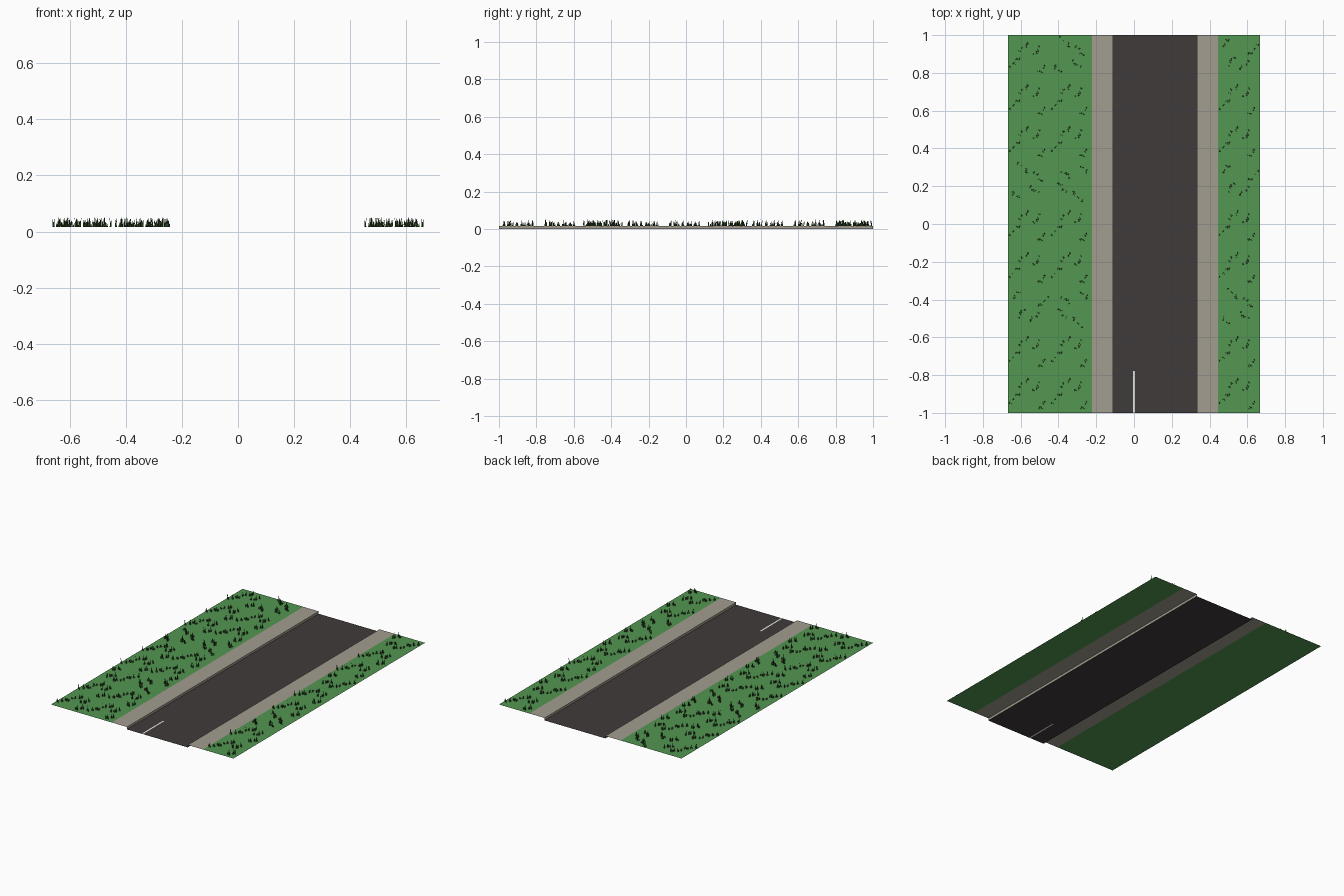
import bpy, math, random
from mathutils import Vector

if "Cube" in bpy.data.objects:
    bpy.data.objects.remove(bpy.data.objects["Cube"])

random.seed(7)
T = 2 / 9            # tile size
KERB = 0.016         # height of pavement and grass above the road


def material(name, rgb):
    m = bpy.data.materials.new(name)
    m.diffuse_color = (*rgb, 1)
    m.use_nodes = True
    m.node_tree.nodes["Principled BSDF"].inputs["Base Color"].default_value = m.diffuse_color
    return m


GRASS = material("grass_green", (0.088, 0.31, 0.085))
STONE = material("pavement_grey", (0.36, 0.34, 0.28))
ROAD = material("asphalt", (0.052, 0.043, 0.043))
WHITE = material("line_white", (0.8, 0.8, 0.8))
BLADE = material("blade_dark_green", (0.028, 0.085, 0.022))
STALK = material("stalk_brown", (0.11, 0.06, 0.02))


def add_mesh(name, verts, faces, mats, indices=None):
    me = bpy.data.meshes.new(name)
    me.from_pydata(verts, [], faces)
    for m in mats:
        me.materials.append(m)
    if indices:
        me.polygons.foreach_set("material_index", indices)
    ob = bpy.data.objects.new(name, me)
    bpy.context.collection.objects.link(ob)
    return ob


def strip(name, profile, mat, y0=-1, y1=1):
    """Sweep an (x, z) profile along the road direction."""
    verts = [(x, y, z) for x, z in profile for y in (y0, y1)]
    faces = [(2 * i, 2 * i + 2, 2 * i + 3, 2 * i + 1) for i in range(len(profile) - 1)]
    return add_mesh(name, verts, faces, [mat])


# Verges, pavements with kerb faces
strip("left_verge", [(-3 * T, KERB), (-T, KERB)], GRASS)
strip("right_verge", [(2 * T, KERB), (3 * T, KERB)], GRASS)
strip("left_pavement", [(-T, KERB), (-T / 2, KERB), (-T / 2, 0)], STONE)
strip("right_pavement", [(1.5 * T, 0), (1.5 * T, KERB), (2 * T, KERB)], STONE)

# Road surface with the short white line set flush into it
xs = [-T / 2, -0.005, 0.005, 1.5 * T]
ys = [-1, -1 + T, 1]
verts = [(x, y, 0) for x in xs for y in ys]
faces = [(3 * i + j, 3 * i + j + 3, 3 * i + j + 4, 3 * i + j + 1)
         for i in range(3) for j in range(2)]
add_mesh("road", verts, faces, [ROAD, WHITE], [0, 0, 1, 0, 0, 0])

# One tile of grass tufts: diagonal clusters of thin upright blades
verts, faces, idx = [], [], []
clusters = [(-0.075, -0.03), (-0.03, 0.055), (0.045, 0.03), (0.07, -0.065)]
for cx, cy in clusters:
    for k in range(4):
        tx = cx + (k - 1.5) * 0.013 + random.uniform(-0.008, 0.008)
        ty = cy + (k - 1.5) * 0.013 + random.uniform(-0.012, 0.012)
        for b in range(6):
            a = random.uniform(0, math.pi)
            side = Vector((math.cos(a), math.sin(a), 0)) * 0.003
            foot = Vector((tx + random.uniform(-0.006, 0.006),
                           ty + random.uniform(-0.006, 0.006), 0))
            h = random.choice((0.012, 0.016, 0.02, 0.026, 0.034))
            tip = foot + Vector((random.uniform(-0.004, 0.004),
                                 random.uniform(-0.004, 0.004), h))
            n = len(verts)
            verts += [foot - side, foot + side, tip]
            faces.append((n, n + 1, n + 2))
            idx.append(1 if b == 0 else 0)
tuft = add_mesh("grass_blades", verts, faces, [BLADE, STALK], idx)
tile_mesh = tuft.data
bpy.data.objects.remove(tuft)

# Repeat the tile over the verges, a few turned around
for col in (-2.5, -1.5, 2.5):
    for row in range(-4, 5):
        ob = bpy.data.objects.new("grass_blades", tile_mesh)
        ob.location = (col * T, row * T, KERB)
        ob.rotation_euler.z = math.pi / 2 * (random.randrange(4) if row % 3 == 1 else 0)
        bpy.context.collection.objects.link(ob)
